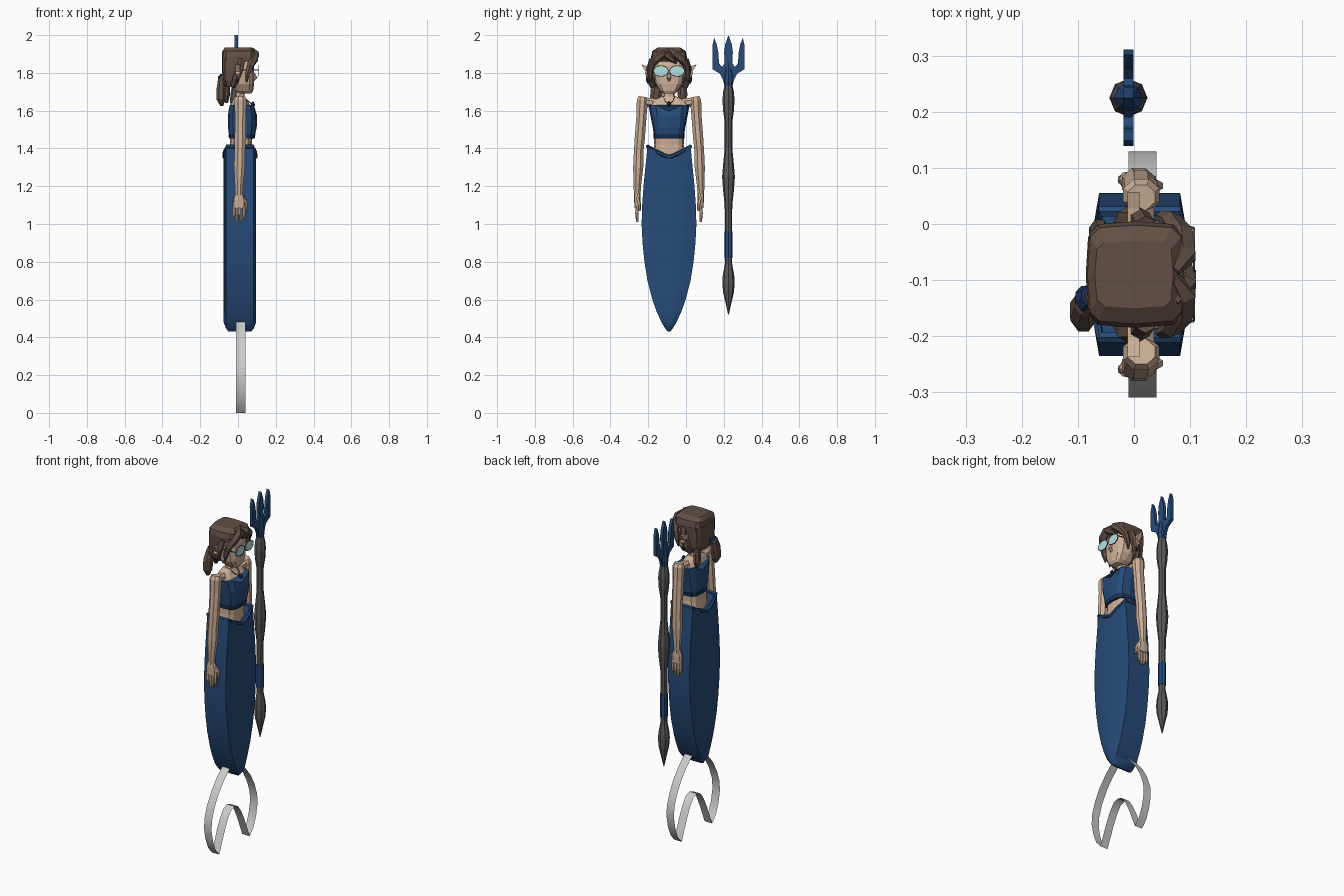
import bpy, bmesh
from math import sin, cos, pi, copysign
from mathutils import Vector

C = -0.09  # body mid-plane in y


def mat(name, *rgb):
    m = bpy.data.materials.new(name)
    m.diffuse_color = (*rgb, 1)
    return m


SKIN = mat("skin", 0.62, 0.44, 0.32)
BLUE = mat("blue", 0.02, 0.07, 0.19)
DARK = mat("dark_blue", 0.01, 0.03, 0.09)
HAIR = mat("hair", 0.12, 0.08, 0.06)
LENS = mat("lens", 0.45, 0.75, 0.75)
IRON = mat("iron", 0.1, 0.1, 0.1)


def finish(name, bm, m=None, smooth=False):
    bmesh.ops.recalc_face_normals(bm, faces=bm.faces)
    me = bpy.data.meshes.new(name)
    bm.to_mesh(me)
    bm.free()
    ob = bpy.data.objects.new(name, me)
    bpy.context.collection.objects.link(ob)
    if m:
        me.materials.append(m)
    if smooth:
        bpy.ops.object.select_all(action='DESELECT')
        ob.select_set(True)
        bpy.context.view_layer.objects.active = ob
        bpy.ops.object.shade_smooth_by_angle(angle=0.6)
    return ob


def skin_rings(bm, rings):
    vs = [[bm.verts.new(p) for p in r] for r in rings]
    n = len(vs[0])
    for a, b in zip(vs, vs[1:]):
        for i in range(n):
            j = (i + 1) % n
            bm.faces.new((a[i], a[j], b[j], b[i]))
    bm.faces.new(vs[0])
    bm.faces.new(vs[-1])


def rounded(n=12, e=0.65):
    f = lambda v: copysign(abs(v) ** e, v) if abs(v) > 1e-6 else 0
    return [(f(cos(2 * pi * i / n)), f(sin(2 * pi * i / n))) for i in range(n)]


def loft(name, rings, m, shape=None, cy=C, top=None, smooth=False):
    """Horizontal rings (z, cx, rx, ry); top(x, dy) reshapes the last rim."""
    shape = shape or rounded()
    out = [[(cx + rx * u, cy + ry * v, z) for u, v in shape] for z, cx, rx, ry in rings]
    if top:
        out[-1] = [(x, y, top(x, abs(y - cy))) for x, y, z in out[-1]]
    bm = bmesh.new()
    skin_rings(bm, out)
    return finish(name, bm, m, smooth)


def tube(name, pts, m, n=6, flat=1, s=1):
    """Tapered tube through (x, dy, z, r); s mirrors it across the body."""
    P = [Vector((x, C + s * d, z)) for x, d, z, r in pts]
    rings = []
    for i, p in enumerate(P):
        t = (P[min(i + 1, len(P) - 1)] - P[max(i - 1, 0)]).normalized()
        ref = Vector((1, 0, 0)) if abs(t.x) < 0.85 else Vector((0, 1, 0))
        u = (ref - t * ref.dot(t)).normalized()
        w = t.cross(u)
        r = pts[i][3]
        rings.append([p + u * r * flat * cos((k + .5) * 2 * pi / n) + w * r * sin((k + .5) * 2 * pi / n)
                      for k in range(n)])
    bm = bmesh.new()
    skin_rings(bm, rings)
    return finish(name, bm, m)


def prism(name, outline, x0, x1, m=None, cy=C, caps=True, s=1, smooth=False):
    """Outline in (dy, z) extruded along x; without caps it is an open ribbon."""
    bm = bmesh.new()
    a, b = [[bm.verts.new((x, cy + s * d, z)) for d, z in outline] for x in (x0, x1)]
    for i in range(len(a) if caps else len(a) - 1):
        j = (i + 1) % len(a)
        bm.faces.new((a[i], a[j], b[j], b[i]))
    if caps:
        bm.faces.new(a)
        bm.faces.new(b)
    return finish(name, bm, m, smooth)


# tail fin: open ribbon outline
half = [(-.045, .48), (-.10, .43), (-.15, .37), (-.19, .30), (-.215, .23), (-.219, .17), (-.205, .10),
        (-.18, .04), (-.145, 0), (-.12, .06), (-.095, .12), (-.065, .18), (-.035, .222), (0, .235)]
prism("tail_fin", half + [(-d, z) for d, z in half[-2::-1]], -.01, .04, caps=False, smooth=True)

# tail and waist rim
tail_shape = [(1, 0), (1, .25), (.97, .55), (.84, 1), (-.84, 1), (-.97, .55), (-1, .25)]
tail_shape += [(-1, 0)] + [(u, -v) for u, v in tail_shape[:0:-1]]
waist = lambda x, d: 1.355 + .055 * min(1, d / .105) ** 1.4
widths = [(.43, .006), (.45, .022), (.48, .04), (.54, .067), (.6, .088), (.7, .114), (.8, .13), (.9, .14),
          (1.0, .145), (1.1, .142), (1.2, .135), (1.33, .122), (1.4, .114)]
loft("tail", [(z, .01, .06 if z < .44 else .075 if z < .47 else .086, w) for z, w in widths],
     BLUE, tail_shape, top=waist, smooth=True)
rim = [(.01 + .083 * u, .112 * v) for u, v in tail_shape + tail_shape[:1]]
tube("waist_rim", [(x, d, waist(x, abs(d)), .011) for x, d in rim], BLUE)

# torso and neck
loft("torso", [(1.33, .01, .065, .088), (1.42, .015, .058, .078), (1.5, .02, .06, .08), (1.58, .018, .06, .09),
               (1.63, .012, .052, .1), (1.655, .008, .038, .085), (1.675, .008, .028, .04)], SKIN)
loft("neck", [(1.65, .008, .027, .036), (1.68, .01, .024, .03), (1.74, .012, .025, .03)], SKIN, rounded(8, .8))

# bandeau top with a dipped neckline
loft("bandeau", [(1.455, .02, .066, .078), (1.51, .023, .076, .086), (1.57, .024, .078, .098), (1.62, .02, .07, .109)],
     BLUE, top=lambda x, d: 1.597 + .033 * min(1, d / .07))
loft("bandeau_band", [(1.452, .02, .068, .081), (1.475, .021, .072, .084)], DARK)

# necklace and pendant
for s in (1, -1):
    tube("necklace", [(.03, .032, 1.675, .003), (.055, .02, 1.65, .003), (.072, 0, 1.635, .003)], IRON, 4, s=s)
tube("pendant", [(.078, 0, 1.648, .004), (.08, 0, 1.632, .012), (.078, 0, 1.612, .003)], DARK)

# arms and hands
for s, side in ((1, "left"), (-1, "right")):
    tube(side + "_shoulder", [(.01, .07, 1.64, .026), (.012, .12, 1.645, .026), (.012, .15, 1.643, .024)], SKIN, 8, s=s)
    tube(side + "_arm", [(.013, .138, 1.674, .024), (.013, .141, 1.655, .032), (.013, .145, 1.58, .029),
                         (.012, .155, 1.45, .029), (.01, .161, 1.38, .027), (.008, .163, 1.3, .029),
                         (.005, .168, 1.2, .021), (.005, .168, 1.15, .019)], SKIN, 8, 1.1, s)
    loft(side + "_palm", [(1.165, .005, .02, .016), (1.13, .005, .032, .017), (1.085, .005, .034, .014)],
         SKIN, rounded(8), C + s * .168)
    for i, z in enumerate((1.03, 1.012, 1.01, 1.025)):
        x = -.021 + .0175 * i
        tube(side + "_finger", [(x, .168, 1.095, .009), (x, .17, 1.055, .009), (x, .168, z, .006)], SKIN, s=s)
    tube(side + "_thumb", [(.028, .166, 1.14, .01), (.043, .158, 1.105, .01), (.043, .155, 1.07, .006)], SKIN, s=s)

# head, nose and finned ears
loft("head", [(1.69, .04, .03, .03), (1.705, .03, .05, .05), (1.74, .02, .065, .073), (1.79, .012, .074, .082),
              (1.84, .01, .076, .084), (1.88, .005, .07, .08)], SKIN)
tube("nose", [(.083, 0, 1.8, .006), (.094, 0, 1.775, .011), (.08, 0, 1.762, .008)], SKIN)
for s in (1, -1):
    prism("ear", [(.075, 1.785), (.11, 1.772), (.128, 1.795), (.124, 1.808), (.147, 1.845), (.118, 1.836),
                  (.075, 1.83)], -.012, .01, SKIN, s=s)
    tube("earring", [(0, .112, 1.775, .003), (0, .114, 1.762, .008), (0, .114, 1.745, .003)], DARK, s=s)
    # glasses
    ring = [(.107, .043 + .039 * cos(k * pi / 8), 1.81 + .028 * sin(k * pi / 8)) for k in range(17)]
    tube("glasses_rim", [(*p, .003) for p in ring], IRON, 4, s=s)
    prism("lens", [p[1:] for p in ring[:-1]], .105, .109, LENS, s=s)
    tube("glasses_arm", [(.107, .083, 1.815, .003), (.05, .094, 1.815, .003), (0, .094, 1.815, .003)], IRON, 4, s=s)
tube("glasses_bridge", [(.108, -.008, 1.814, .003), (.108, .008, 1.814, .003)], IRON, 4)

# hair: back shell, crown, fringe and side locks
loft("hair_back", [(1.725, -.035, .03, .07), (1.76, -.035, .045, .088), (1.82, -.03, .055, .093),
                   (1.88, -.028, .058, .094)], HAIR, rounded(12, .5))
loft("hair_crown", [(1.86, -.002, .082, .094), (1.885, .003, .088, .095), (1.915, .003, .086, .088),
                    (1.934, 0, .07, .06)], HAIR, rounded(12, .4))
for s in (1, -1):
    tube("fringe_lock", [(.07, .005, 1.925, .012), (.088, .035, 1.9, .025), (.084, .07, 1.873, .024),
                         (.066, .094, 1.84, .019), (.05, .1, 1.79, .014), (.045, .097, 1.75, .004)], HAIR, s=s)
    tube("side_lock", [(.02, .085, 1.87, .02), (.01, .1, 1.82, .02), (-.01, .1, 1.77, .022),
                       (-.025, .085, 1.725, .014)], HAIR, s=s)
tube("forehead_lock", [(.07, -.05, 1.918, .012), (.092, -.015, 1.895, .022), (.09, .02, 1.868, .014),
                       (.082, .04, 1.85, .004)], HAIR)

# pigtails
tube("right_pigtail", [(-.07, .04, 1.79, .015), (-.088, .05, 1.765, .026), (-.09, .064, 1.71, .036),
                       (-.09, .07, 1.66, .034), (-.085, .072, 1.625, .012)], HAIR, 8, .72, -1)
tube("left_pigtail", [(-.055, .06, 1.77, .018), (-.06, .07, 1.72, .027), (-.062, .072, 1.68, .028),
                      (-.06, .07, 1.64, .01)], HAIR, 8, .72)
tube("hair_tie", [(-.08, .038, 1.785, .02), (-.087, .044, 1.77, .026)], DARK, 8, .8, -1)

# trident: turned octagonal shaft, grip and three-pronged head
TY = 0.225
oct8 = rounded(8, 1)
turn = lambda prof: [(z, -.01, r, r) for z, r in prof]
loft("trident_shaft", turn([(.52, .002), (.58, .015), (.64, .029), (.69, .033), (.73, .03), (.79, .019), (.82, .019),
                            (.96, .019), (1.1, .02), (1.17, .028), (1.25, .034), (1.32, .028), (1.4, .02), (1.54, .02),
                            (1.6, .029), (1.66, .032), (1.7, .028), (1.74, .02)]), IRON, oct8, TY)
loft("trident_grip", turn([(.82, .022), (.96, .022)]), BLUE, oct8, TY)
loft("trident_socket", turn([(1.73, .022), (1.77, .026), (1.82, .018), (1.86, .008)]), BLUE, oct8, TY)
prong = [(.018, 1.95), (.023, 1.91), (.02, 1.85), (.034, 1.832), (.05, 1.85), (.054, 1.91), (.062, 1.95),
         (.076, 1.985), (.086, 1.94), (.085, 1.82), (.045, 1.795), (.03, 1.765), (.022, 1.735)]
prism("trident_head", [(0, 2.0)] + prong + [(-d, z) for d, z in prong[::-1]], -.019, -.001, BLUE, TY)
